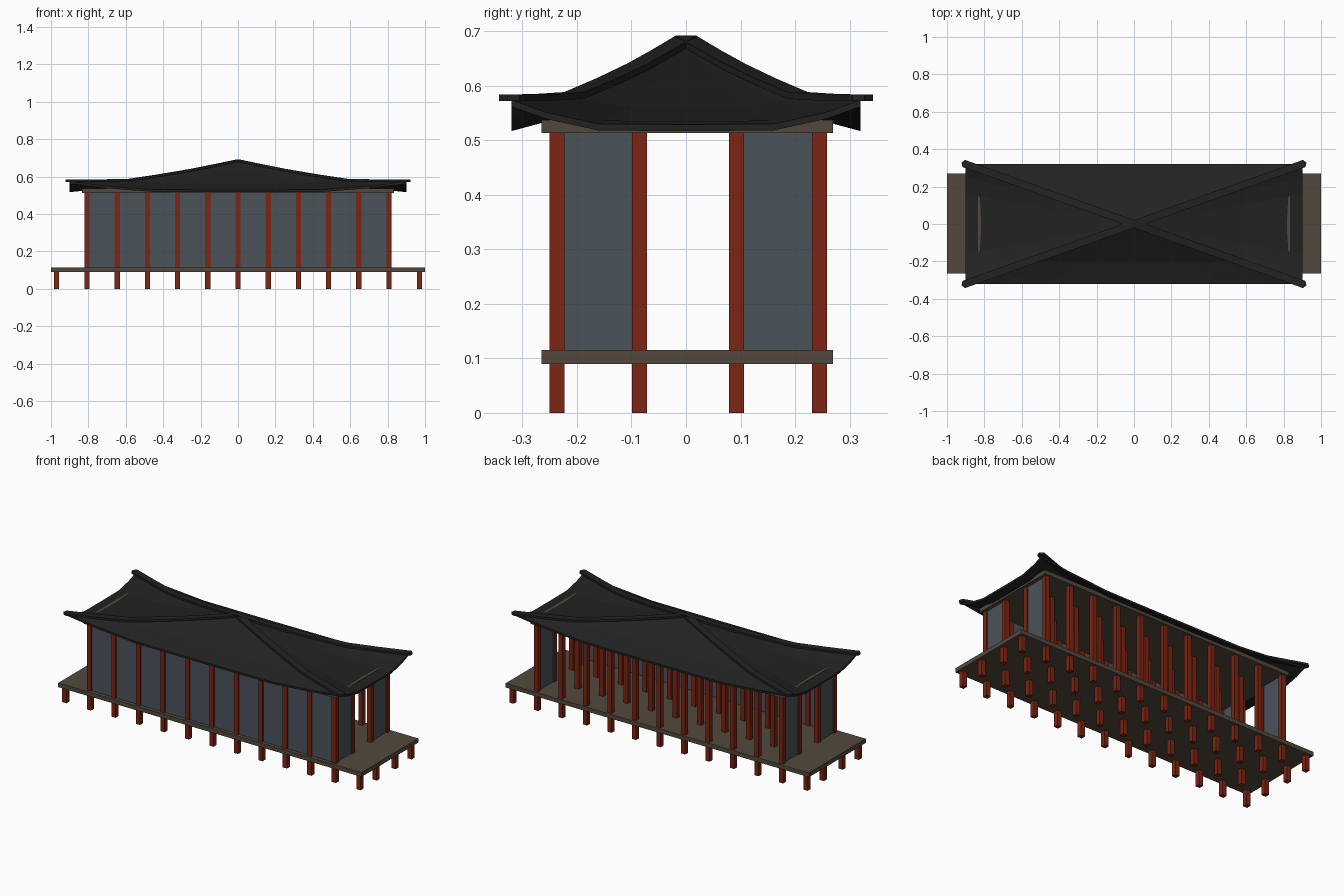
import bpy, bmesh
from mathutils import Vector

if "Cube" in bpy.data.objects:
    bpy.data.objects.remove(bpy.data.objects["Cube"])


def material(name, rgb):
    m = bpy.data.materials.new(name)
    m.diffuse_color = (*rgb, 1)
    m.use_nodes = True
    m.node_tree.nodes["Principled BSDF"].inputs["Base Color"].default_value = m.diffuse_color
    return m


RED = material("red_lacquer", (0.2, 0.018, 0.006))
WOOD = material("brown_wood", (0.085, 0.066, 0.047))
SLATE = material("slate_panel", (0.068, 0.087, 0.104))
BLACK = material("black_tile", (0.016, 0.016, 0.016))


def finish(name, bm, mat):
    bmesh.ops.recalc_face_normals(bm, faces=bm.faces)
    me = bpy.data.meshes.new(name)
    bm.to_mesh(me)
    bm.free()
    me.materials.append(mat)
    ob = bpy.data.objects.new(name, me)
    bpy.context.collection.objects.link(ob)
    return ob


def boxes(name, spans, mat):
    """One object of boxes, each given as (x0, x1, y0, y1, z0, z1)."""
    bm = bmesh.new()
    for x0, x1, y0, y1, z0, z1 in spans:
        for v in bmesh.ops.create_cube(bm, size=1)["verts"]:
            v.co = ((x0 + x1) / 2 + v.co.x * (x1 - x0),
                    (y0 + y1) / 2 + v.co.y * (y1 - y0),
                    (z0 + z1) / 2 + v.co.z * (z1 - z0))
    return finish(name, bm, mat)


def interp(knots, t):
    for (a, p), (b, q) in zip(knots, knots[1:]):
        if t <= b:
            return p + (q - p) * (t - a) / (b - a)
    return knots[-1][1]


ROWS = (-0.237, -0.085, 0.093, 0.245)
BAYS = [i * 0.1615 for i in range(-5, 6)]
R = 0.0138
FLOOR, TOP = 0.115, 0.513

# Floor deck and ceiling plate
boxes("floor_deck", [(-1, 1, -0.265, 0.27, 0.09, FLOOR)], WOOD)
boxes("ceiling_plate", [(-0.835, 0.835, -0.265, 0.27, TOP, 0.537)], WOOD)

# Stilts below the deck, columns above it
boxes("stilts", [(x - R, x + R, y - R, y + R, 0, 0.09)
                 for x in [-0.97] + BAYS + [0.97] for y in ROWS], RED)
boxes("columns", [(x - R, x + R, y - R, y + R, FLOOR, TOP)
                  for x in BAYS for y in ROWS], RED)

# Wall panels: closed front, two panels at each end, open back
W = 0.006
boxes("front_wall", [(a + R, b - R, ROWS[0] - W, ROWS[0] + W, FLOOR, TOP)
                     for a, b in zip(BAYS, BAYS[1:])], SLATE)
boxes("end_walls", [(x - W, x + W, a + R, b - R, FLOOR, TOP)
                    for x in (BAYS[0], BAYS[-1])
                    for a, b in (ROWS[:2], ROWS[2:])], SLATE)

# Hipped roof: concave slope, eaves swept up towards the corners
HX, HY = 0.9, 0.32
SLOPE = [(0, 0.682), (0.28, 0.627), (0.64, 0.560), (1, 0.529)]
SWEEP = [(0, 0), (0.5, 0.001), (0.8, 0.022), (1, 0.045)]


def roof_z(t, s):
    return interp(SLOPE, t) + interp(SWEEP, abs(s)) * t * t


bm = bmesh.new()
T = (0, 0.14, 0.28, 0.46, 0.64, 0.82, 1)
S = [i / 10 for i in range(-10, 11)]
for side in range(4):
    sign = 1 if side < 2 else -1
    grid = []
    for t in T:
        row = []
        for s in S:
            a, b = (s * t, sign * t) if side % 2 else (sign * t, s * t)
            row.append(bm.verts.new((a * HX, b * HY, roof_z(t, s))))
        grid.append(row)
    for r0, r1 in zip(grid, grid[1:]):
        for i in range(len(S) - 1):
            bm.faces.new((r0[i], r0[i + 1], r1[i + 1], r1[i]))
bmesh.ops.remove_doubles(bm, verts=bm.verts, dist=1e-5)
bmesh.ops.dissolve_degenerate(bm, edges=bm.edges, dist=1e-6)
lower = bmesh.ops.extrude_face_region(bm, geom=bm.faces[:])["geom"]
for g in lower:
    if isinstance(g, bmesh.types.BMVert):
        g.co.z -= 0.012
finish("roof", bm, BLACK)

# Hip ridges running from the peak to the corners
bm = bmesh.new()
for sx in (-1, 1):
    for sy in (-1, 1):
        along = Vector((sx * HX, sy * HY, 0))
        side = Vector((-along.y, along.x, 0)).normalized() * 0.02
        rings = []
        for t in (0, 0.14, 0.28, 0.46, 0.64, 0.82, 1.012):
            p = along * t
            z = roof_z(min(t, 1), 1)
            rings.append([bm.verts.new(p + side * k + Vector((0, 0, z + dz)))
                          for k, dz in ((-1, -0.002), (1, -0.002), (1, 0.010), (-1, 0.010))])
        for r0, r1 in zip(rings, rings[1:]):
            for i in range(4):
                j = (i + 1) % 4
                bm.faces.new((r0[i], r0[j], r1[j], r1[i]))
        bm.faces.new(rings[0])
        # pointed corner tip
        tip = [bm.verts.new(along * 1.024 + Vector((0, 0, roof_z(1, 1) + dz)))
               for dz in (-0.002, 0.010)]
        e = rings[-1]
        bm.faces.new((e[0], e[1], tip[0]))
        bm.faces.new((e[2], e[3], tip[1]))
        bm.faces.new((e[1], e[2], tip[1], tip[0]))
        bm.faces.new((e[3], e[0], tip[0], tip[1]))
finish("hip_ridges", bm, BLACK)
